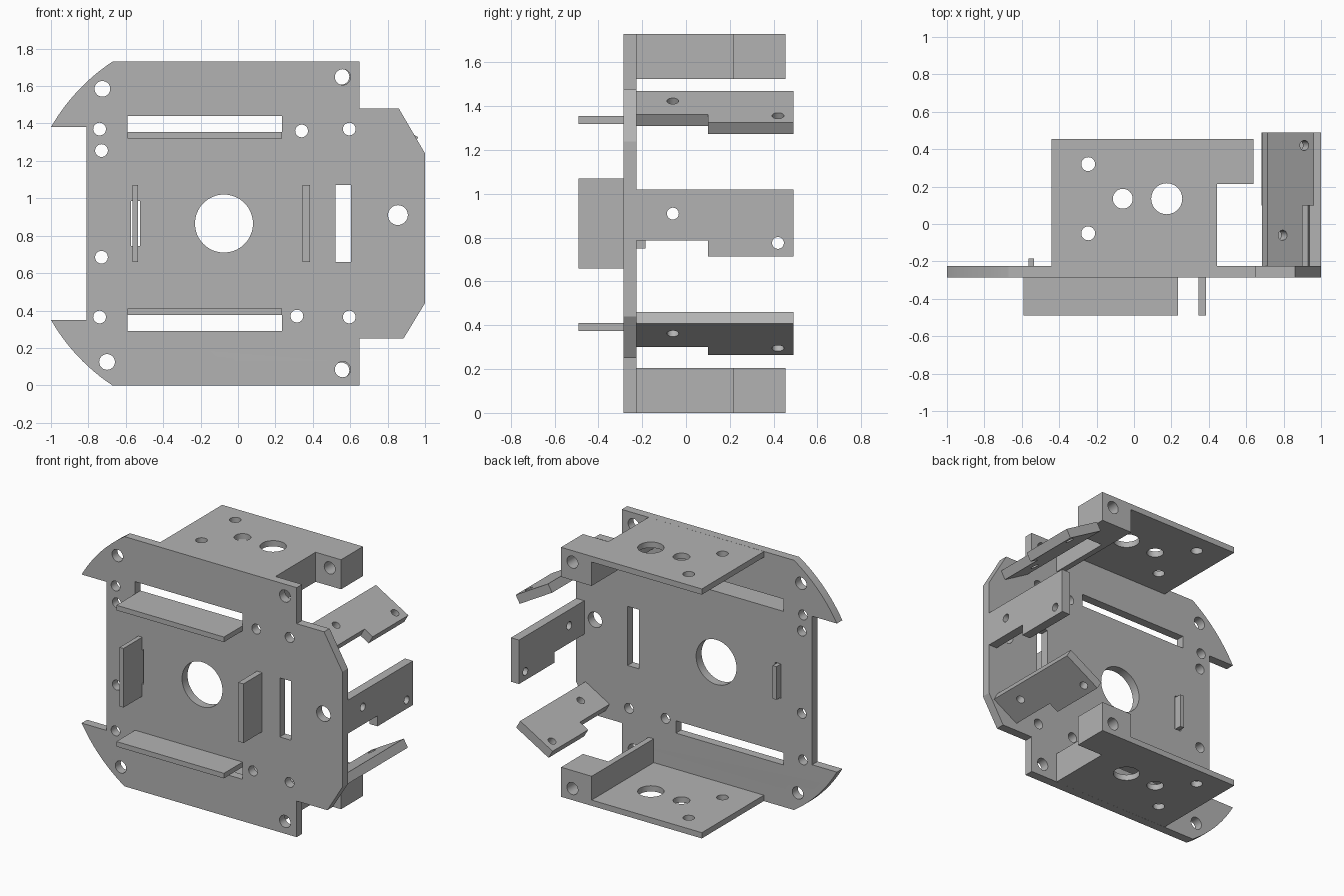
import bpy, bmesh, math
from mathutils import Matrix, Vector

if "Cube" in bpy.data.objects:
    bpy.data.objects.remove(bpy.data.objects["Cube"])

grey = bpy.data.materials.new("plain grey")
grey.use_nodes = True
grey.diffuse_color = (0.45, 0.45, 0.45, 1)
grey.node_tree.nodes["Principled BSDF"].inputs["Base Color"].default_value = (0.45, 0.45, 0.45, 1)

H = 1.73          # overall height
FRONT, BACK = -0.285, -0.225   # faces of the main plate
X, Y, Z = Vector((1, 0, 0)), Vector((0, 1, 0)), Vector((0, 0, 1))


def circle(x, y, r, n=40):
    return [(x + r * math.cos(2 * math.pi * i / n), y + r * math.sin(2 * math.pi * i / n))
            for i in range(n)]


def rect(x0, x1, y0, y1):
    return [(x0, y0), (x1, y0), (x1, y1), (x0, y1)]


def sheet(name, outline, holes, thick, origin, u, v):
    """Flat part: outline with holes in the u, v plane, thickened about origin."""
    cu = bpy.data.curves.new(name, "CURVE")
    cu.dimensions = "2D"
    cu.fill_mode = "BOTH"
    cu.extrude = thick / 2
    for loop in [outline] + holes:
        sp = cu.splines.new("POLY")
        sp.points.add(len(loop) - 1)
        for p, (a, b) in zip(sp.points, loop):
            p.co = (a, b, 0, 1)
        sp.use_cyclic_u = True
    tmp = bpy.data.objects.new(name + "_curve", cu)
    bpy.context.collection.objects.link(tmp)
    dg = bpy.context.evaluated_depsgraph_get()
    me = bpy.data.meshes.new_from_object(tmp.evaluated_get(dg))
    bpy.data.objects.remove(tmp)
    w = u.cross(v)
    m = Matrix((u, v, w)).transposed().to_4x4()
    m.translation = origin
    me.transform(m)
    bm = bmesh.new()
    bm.from_mesh(me)
    bmesh.ops.remove_doubles(bm, verts=bm.verts, dist=1e-4)
    bmesh.ops.recalc_face_normals(bm, faces=bm.faces)
    bm.to_mesh(me)
    bm.free()
    me.materials.clear()
    me.materials.append(grey)
    ob = bpy.data.objects.new(name, me)
    bpy.context.collection.objects.link(ob)
    bpy.ops.object.select_all(action="DESELECT")
    ob.select_set(True)
    bpy.context.view_layer.objects.active = ob
    bpy.ops.object.shade_smooth_by_angle(angle=math.radians(30))
    return ob


def box(name, x, y, z):
    return sheet(name, rect(*x, *y), [], z[1] - z[0], Z * (z[0] + z[1]) / 2, X, Y)


# Main plate: curved wings on one side, chamfered tongue on the other
cx, cz, r = -0.10, H / 2, 1.037
a0, a1 = math.atan2(0.865, -0.57), math.atan2(0.515, -0.90)
wing = [(cx + r * math.cos(a0 + (a1 - a0) * i / 12), cz + r * math.sin(a0 + (a1 - a0) * i / 12))
        for i in range(13)]
outline = wing + [(-0.81, 1.38), (-0.81, 0.35)]
outline += [(x, H - z) for x, z in reversed(wing)]
outline += [(0.65, 0), (0.65, 0.25), (0.885, 0.25), (1, 0.44),
            (1, 1.24), (0.86, 1.48), (0.65, 1.48), (0.65, H)]
small = [(-0.74, 1.37), (-0.73, 1.255), (-0.73, 0.685), (-0.74, 0.365),
         (0.34, 1.36), (0.595, 1.37), (0.315, 0.37), (0.595, 0.365)]
medium = [(-0.725, 1.585), (-0.70, 0.125), (0.56, 1.648), (0.56, 0.085)]
holes = [circle(*p, 0.034) for p in small] + [circle(*p, 0.042) for p in medium]
holes += [circle(0.855, 0.91, 0.053), circle(-0.075, 0.865, 0.155, 64)]
holes += [rect(-0.59, 0.235, 1.355, 1.44), rect(-0.59, 0.235, 0.29, 0.375),
          rect(0.52, 0.605, 0.66, 1.07), rect(-0.573, -0.525, 0.745, 0.985)]
sheet("main_plate", outline, holes, BACK - FRONT, Y * (FRONT + BACK) / 2, X, Z)

# Fins standing out of the front
box("upper_fin", (-0.59, 0.235), (-0.49, FRONT), (1.32, 1.355))
box("lower_fin", (-0.59, 0.235), (-0.49, FRONT), (0.375, 0.41))
box("left_fin", (0.345, 0.385), (-0.49, FRONT), (0.66, 1.07))
tabbed = [(-0.49, 0.66), (FRONT, 0.66), (FRONT, 0.75), (-0.185, 0.75),
          (-0.185, 0.98), (FRONT, 0.98), (FRONT, 1.07), (-0.49, 1.07)]
sheet("right_tabbed_fin", tabbed, [], 0.03, X * -0.55, Y, Z)

# Upper and lower brackets behind the plate, mirrored in height
bracket_holes = [circle(-0.245, 0.32, 0.037), circle(-0.245, -0.05, 0.037),
                 circle(-0.06, 0.135, 0.053), circle(0.175, 0.135, 0.083)]
for side in ("upper", "lower"):
    def zz(z):
        return z if side == "upper" else H - z
    sheet(side + "_bracket_plate", rect(-0.44, 0.405, BACK, 0.455), bracket_holes,
          0.04, Z * zz(H - 0.02), X, Y)
    box(side + "_bracket_wall", (0.405, 0.445), (BACK, 0.215), sorted((zz(1.525), zz(H))))
    sheet(side + "_bracket_block", rect(0.405, 0.64, *sorted((zz(1.525), zz(H)))),
          [circle(0.553, zz(1.65), 0.042)], 0.24, Y * 0.335, X, Z)

# Three stepped arms around the tongue: outer corner, tilt, trim of the near edge
T = 0.062
for name, corner, tilt, trim in (("upper_arm", (0.715, 1.47), 60, 0.018),
                                 ("middle_arm", (1.0, 1.02), 0, 0),
                                 ("lower_arm", (0.96, 0.408), -60, 0.018)):
    t = math.radians(tilt)
    normal = Vector((math.cos(t), 0, math.sin(t)))
    down = Vector((math.sin(t), 0, -math.cos(t)))
    shape = [(BACK, 0), (0.49, 0), (0.49, 0.305 - trim), (0.10, 0.305 - trim),
             (0.10, 0.232 - trim), (BACK, 0.232 - trim)]
    sheet(name, shape, [circle(-0.06, 0.11 - trim, 0.027), circle(0.42, 0.244 - trim, 0.027)],
          T, Vector((corner[0], 0, corner[1])) - normal * T / 2, Y, down)
